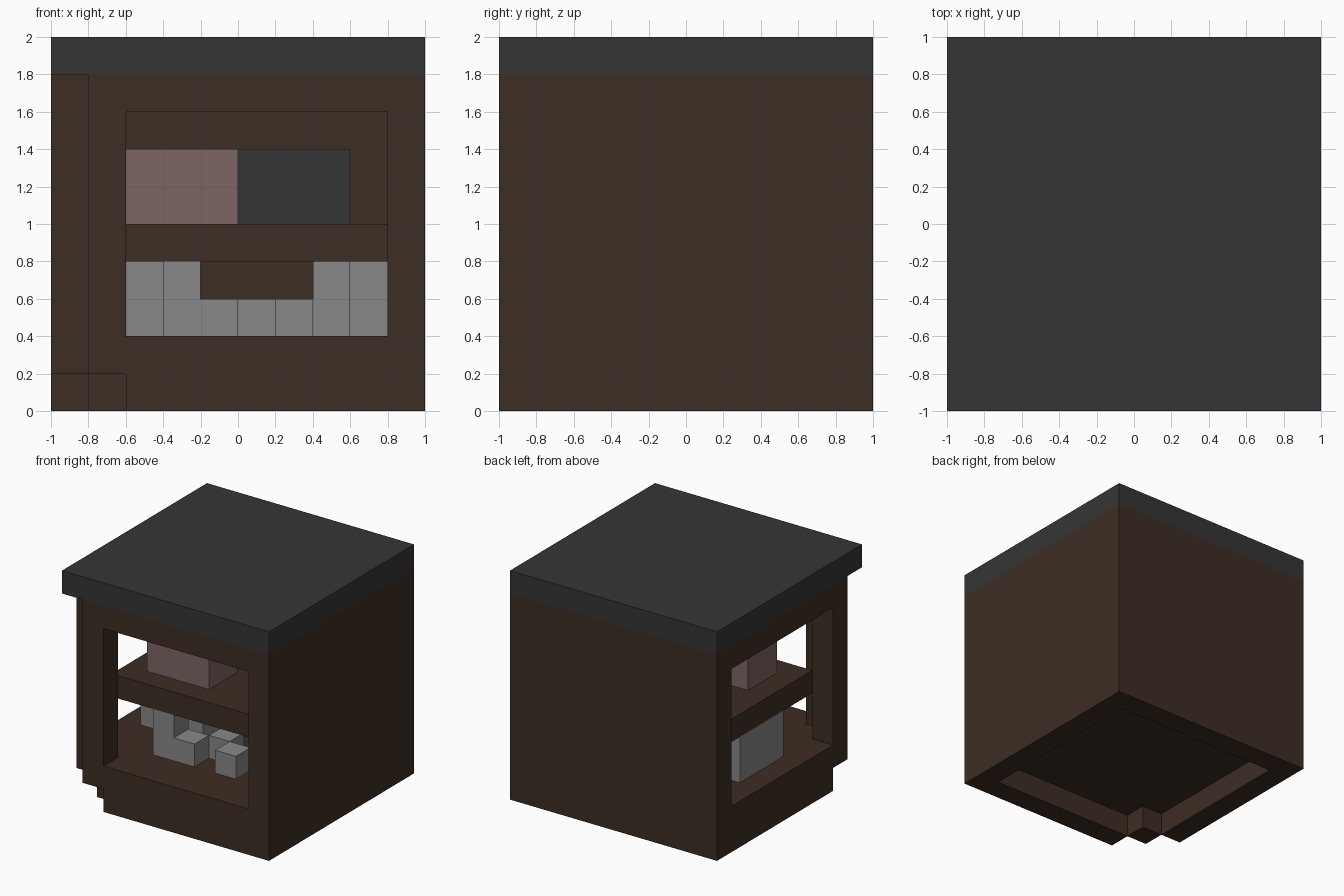
import bpy
import bmesh

if "Cube" in bpy.data.objects:
    bpy.data.objects.remove(bpy.data.objects["Cube"], do_unlink=True)


def material(name, rgb):
    mat = bpy.data.materials.new(name)
    mat.use_nodes = True
    mat.diffuse_color = (*rgb, 1)
    bsdf = next(n for n in mat.node_tree.nodes if n.type == 'BSDF_PRINCIPLED')
    bsdf.inputs["Base Color"].default_value = (*rgb, 1)
    return mat


BROWN = material("dark_brown_wood", (0.045, 0.026, 0.017))
CHARCOAL = material("charcoal", (0.036, 0.036, 0.036))
PINK = material("dusty_pink", (0.205, 0.133, 0.127))
GREY = material("mid_grey", (0.246, 0.246, 0.246))


def prism(name, plan, z0, z1, mat):
    """Extrude a counter-clockwise plan outline from z0 to z1."""
    bm = bmesh.new()
    face = bm.faces.new([bm.verts.new((x, y, z0)) for x, y in plan])
    top = bmesh.ops.extrude_face_region(bm, geom=[face])["geom"]
    verts = [v for v in top if isinstance(v, bmesh.types.BMVert)]
    bmesh.ops.translate(bm, verts=verts, vec=(0, 0, z1 - z0))
    bmesh.ops.recalc_face_normals(bm, faces=bm.faces)
    mesh = bpy.data.meshes.new(name)
    bm.to_mesh(mesh)
    bm.free()
    mesh.materials.append(mat)
    obj = bpy.data.objects.new(name, mesh)
    bpy.context.collection.objects.link(obj)
    return obj


def box(name, x, y, z, mat):
    plan = [(x[0], y[0]), (x[1], y[0]), (x[1], y[1]), (x[0], y[1])]
    return prism(name, plan, z[0], z[1], mat)


# Hollow plinth with a stepped front corner
PLINTH = (0, 0.2)
box("plinth_front", (-0.6, 1), (-1, -0.8), PLINTH, BROWN)
box("plinth_side", (-1, -0.8), (-0.6, 1), PLINTH, BROWN)
box("plinth_back", (-0.8, 1), (0.8, 1), PLINTH, BROWN)
box("plinth_far_side", (0.8, 1), (-0.8, 0.8), PLINTH, BROWN)
box("plinth_corner", (-0.8, -0.6), (-0.8, -0.6), PLINTH, BROWN)

# Floor and ceiling slabs, notched at the open corner
notched = [(-0.8, -1), (1, -1), (1, 1), (-1, 1), (-1, -0.8), (-0.8, -0.8)]
prism("floor", notched, 0.2, 0.4, BROWN)
prism("ceiling", notched, 1.6, 1.8, BROWN)

# Solid walls and the two open-corner posts
WALL = (0.4, 1.6)
box("back_wall", (-1, 1), (0.8, 1), WALL, BROWN)
box("side_wall", (0.8, 1), (-1, 0.8), WALL, BROWN)
box("front_post", (-0.8, -0.6), (-1, -0.8), WALL, BROWN)
box("side_post", (-1, -0.8), (-0.8, -0.6), WALL, BROWN)

# Shelf and overhanging top
box("shelf", (-0.8, 0.8), (-0.6, 0.8), (0.8, 1), BROWN)
box("top_slab", (-1, 1), (-1, 1), (1.8, 2), CHARCOAL)

# Blocks on the shelf
box("pink_block", (-0.6, 0), (-0.4, 0), (1, 1.4), PINK)
box("charcoal_block", (0, 0.6), (0.2, 0.6), (1, 1.4), CHARCOAL)

# Grey blocks on the floor
LOW, TALL = (0.4, 0.6), (0.4, 0.8)
box("large_grey_block", (-0.8, -0.2), (-0.2, 0.4), TALL, GREY)
box("tall_grey_block", (-0.4, -0.2), (-0.6, -0.4), TALL, GREY)
for i, (x, y) in enumerate([(-0.2, -0.6), (0, -0.4), (0.2, -0.6)]):
    box(f"small_grey_block_{i + 1}", (x, x + 0.2), (y, y + 0.2), LOW, GREY)
box("rear_grey_block", (0.4, 0.6), (-0.2, 0.4), TALL, GREY)
box("rear_grey_block_end", (0.6, 0.8), (0, 0.4), TALL, GREY)
